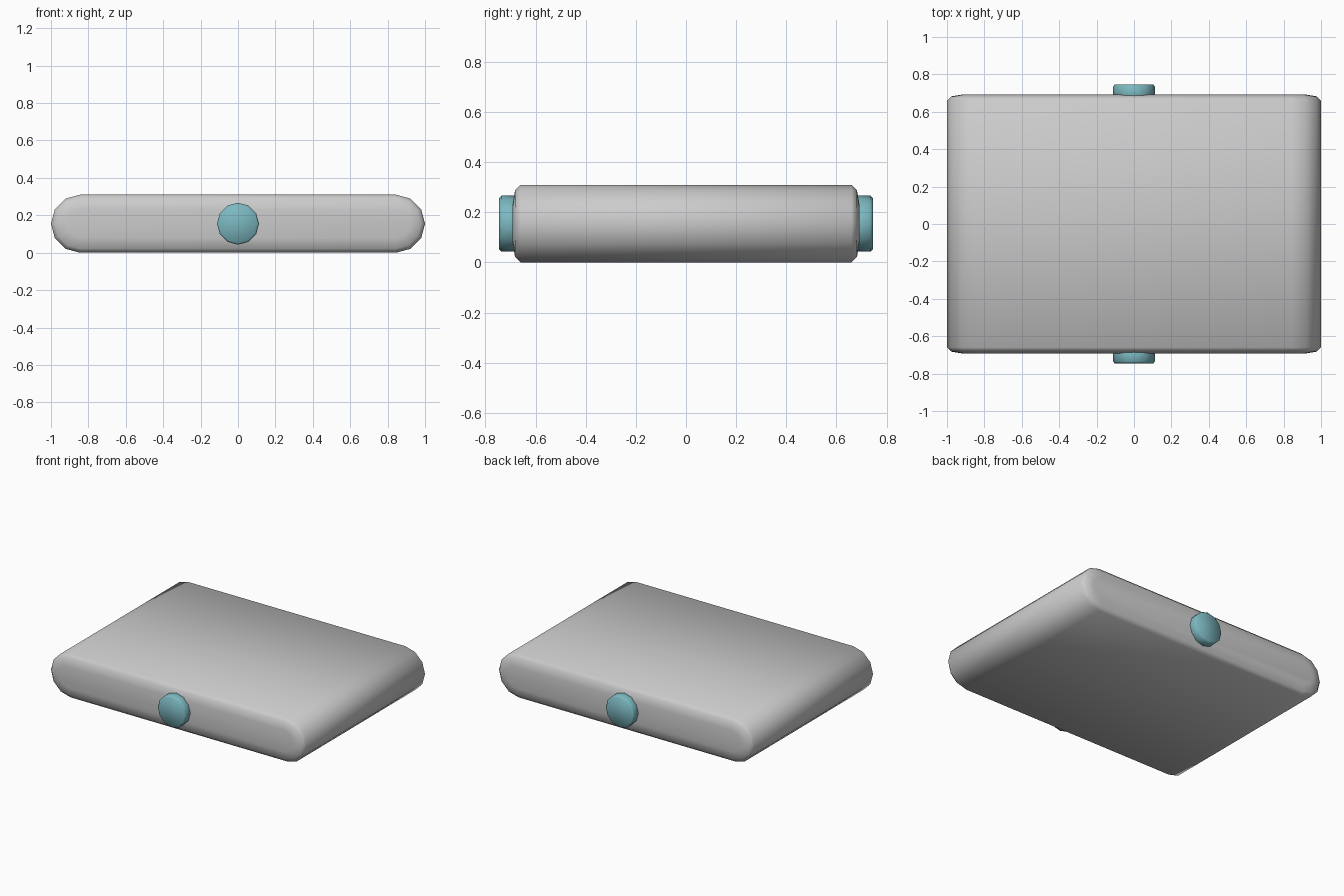
import bpy, bmesh
from math import sin, cos, pi

if "Cube" in bpy.data.objects:
    bpy.data.objects.remove(bpy.data.objects["Cube"])

MID_Z = 0.155


def loft(name, rings):
    """Closed solid through matching rings of (x, y, z), smooth shaded."""
    bm = bmesh.new()
    loops = [[bm.verts.new(p) for p in ring] for ring in rings]
    n = len(loops[0])
    for a, b in zip(loops, loops[1:]):
        for i in range(n):
            j = (i + 1) % n
            bm.faces.new((a[i], a[j], b[j], b[i]))
    bm.faces.new(loops[0])
    bm.faces.new(loops[-1])
    bmesh.ops.recalc_face_normals(bm, faces=bm.faces)
    for f in bm.faces:
        f.smooth = True
    mesh = bpy.data.meshes.new(name)
    bm.to_mesh(mesh)
    bm.free()
    obj = bpy.data.objects.new(name, mesh)
    bpy.context.collection.objects.link(obj)
    return obj


def stadium(y, inset):
    """Slab cross-section with half-round ends of six segments."""
    r = MID_Z - inset
    pts = []
    for side in (0, 1):
        cx = 0.845 * (1 - 2 * side)
        for k in range(7):
            a = -pi / 2 + pi * k / 6 + pi * side
            pts.append((cx + r * cos(a), y, MID_Z + r * sin(a)))
    return pts


def circle(y, r, sides=12):
    return [(r * cos(2 * pi * k / sides), y, MID_Z + r * sin(2 * pi * k / sides))
            for k in range(sides)]


# Flat slab with rounded sides and eased front and back ends
ends = [(0.692, 0.08), (0.682, 0.022), (0.66, 0.0)]
profile = [(-y, i) for y, i in ends] + list(reversed(ends))
loft("body", [stadium(y, i) for y, i in profile])

# Round buttons on the front and back
teal = bpy.data.materials.new("teal")
teal.diffuse_color = (0.2, 0.48, 0.53, 1)
teal.use_nodes = True
teal.node_tree.nodes["Principled BSDF"].inputs["Base Color"].default_value = teal.diffuse_color
for name, s in (("front_button", -1), ("back_button", 1)):
    button = loft(name, [circle(s * 0.64, 0.112), circle(s * 0.735, 0.112),
                         circle(s * 0.745, 0.103)])
    button.data.materials.append(teal)
